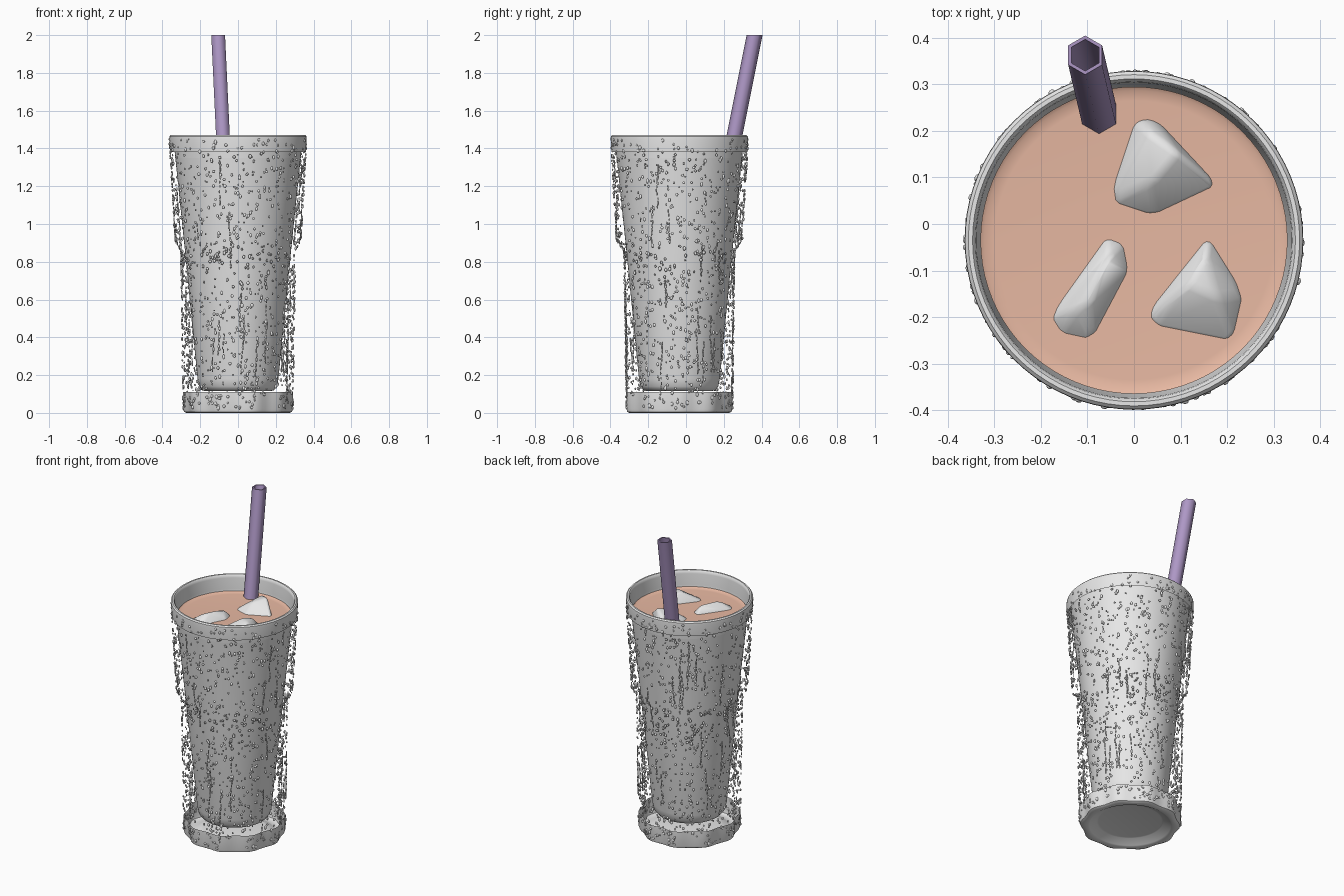
import bpy, bmesh, math, random
from mathutils import Vector

if "Cube" in bpy.data.objects:
    bpy.data.objects.remove(bpy.data.objects["Cube"])

random.seed(4)
CY = -0.035          # glass axis in y
SEG = 80


def material(name, col):
    m = bpy.data.materials.new(name)
    m.diffuse_color = (*col, 1)
    m.use_nodes = True
    m.node_tree.nodes["Principled BSDF"].inputs["Base Color"].default_value = m.diffuse_color
    return m


GLASS = material("clear_grey", (0.8, 0.8, 0.8))
DRINK = material("peach_drink", (0.8, 0.48, 0.36))
PURPLE = material("purple_straw", (0.42, 0.31, 0.56))


def make(name, verts, faces, mat, angle=40):
    me = bpy.data.meshes.new(name)
    me.from_pydata(verts, [], faces)
    me.update()
    ob = bpy.data.objects.new(name, me)
    bpy.context.collection.objects.link(ob)
    me.materials.append(mat)
    bpy.ops.object.select_all(action='DESELECT')
    ob.select_set(True)
    bpy.context.view_layer.objects.active = ob
    bpy.ops.object.shade_smooth_by_angle(angle=math.radians(angle))
    return ob


def lathe(name, prof, mat, wave=None):
    """Spin (r, z) points about the glass axis, going outward-normal order."""
    verts, faces = [], []
    for r, z in prof:
        for i in range(SEG):
            t = 2 * math.pi * i / SEG
            q = r + (wave(t, r) if wave else 0)
            verts.append((q * math.cos(t), CY + q * math.sin(t), z))
    for k in range(len(prof) - 1):
        for i in range(SEG):
            j = (i + 1) % SEG
            a, b = k * SEG, (k + 1) * SEG
            faces.append((a + i, a + j, b + j, b + i))
    if prof[0][0] < 0.19 and prof[0][1] < 0.2:
        faces.append(tuple(reversed(range(SEG))))
    if prof[-1][0] < 0.05:
        faces.append(tuple(range((len(prof) - 1) * SEG, len(prof) * SEG)))
    return make(name, verts, faces, mat)


# inner glass cup
lathe("inner_cup", [(0.17, 0.115), (0.19, 0.12), (0.206, 0.14), (0.214, 0.18),
                    (0.282, 0.87), (0.335, 1.38)], GLASS)

# rim band, rounded at the top
lathe("rim", [(0.359, 1.38), (0.364, 1.45), (0.363, 1.463), (0.356, 1.47), (0.347, 1.47),
              (0.341, 1.463), (0.339, 1.45), (0.335, 1.38), (0.333, 1.35)], GLASS)


def flute(t, r):
    return 0.008 * math.cos(10 * t) * max(0, (r - 0.24) / 0.045)


# fluted base with a recessed underside
lathe("base", [(0.18, 0.03), (0.19, 0.028), (0.232, 0.004), (0.24, 0.0), (0.268, 0.0),
               (0.279, 0.006), (0.283, 0.02), (0.284, 0.11)], GLASS, flute)

# drink surface with a slight raised edge
lathe("drink", [(0.17, 0.13), (0.2, 0.15), (0.278, 0.87), (0.33, 1.372), (0.322, 1.367),
                (0.30, 1.365), (0.01, 1.365)], DRINK)


# straw: hollow six-sided leaning tube
def straw():
    n, verts, faces = 6, [], []
    for r, z in ((0.042, 0.3), (0.042, 2.0), (0.034, 2.0), (0.034, 0.3)):
        cx, cy = -0.105 - 0.047 * (z - 2), 0.363 + 0.2 * (z - 2)
        for i in range(n):
            t = 2 * math.pi * (i + 0.5) / n
            verts.append((cx + r * math.cos(t), cy + r * math.sin(t), z))
    for k in range(4):
        for i in range(n):
            j, a, b = (i + 1) % n, k * n, (k + 1) % 4 * n
            faces.append((a + i, a + j, b + j, b + i))
    make("straw", verts, faces, PURPLE, 65)


straw()


# ice: rounded hulls of a waterline outline plus ridge points
def ice(name, outline, peaks):
    pts = [(x, y, 1.36) for x, y in outline] + peaks
    mx = sum(p[0] for p in outline) / len(outline)
    my = sum(p[1] for p in outline) / len(outline)
    pts += [(mx + (x - mx) * 0.8, my + (y - my) * 0.8, 1.28) for x, y in outline]
    bm = bmesh.new()
    for p in pts:
        bm.verts.new(p)
    res = bmesh.ops.convex_hull(bm, input=bm.verts)
    junk = [g for g in res["geom_interior"] if isinstance(g, bmesh.types.BMVert)]
    bmesh.ops.delete(bm, geom=junk, context='VERTS')
    bm.verts.index_update()
    verts = [v.co.copy() for v in bm.verts]
    faces = [[v.index for v in f.verts] for f in bm.faces]
    bm.free()
    ob = make(name, verts, faces, GLASS, 60)
    b = ob.modifiers.new("soft_edges", 'BEVEL')
    b.width, b.segments, b.limit_method = 0.014, 3, 'ANGLE'
    b.angle_limit = math.radians(12)


ice("ice_back", [(-0.06, 0.045), (0.0, 0.225), (0.045, 0.23), (0.185, 0.08), (0.04, 0.012)],
    [(0.095, 0.155, 1.44), (0.03, 0.2, 1.42), (0.04, 0.09, 1.42)])
ice("ice_left", [(-0.185, -0.2), (-0.06, -0.025), (-0.02, -0.04), (-0.008, -0.1),
                 (-0.09, -0.255), (-0.16, -0.24)],
    [(-0.12, -0.18, 1.405), (-0.055, -0.07, 1.41), (-0.09, -0.17, 1.405)])
ice("ice_right", [(0.022, -0.195), (0.16, -0.022), (0.24, -0.15), (0.215, -0.26), (0.04, -0.225)],
    [(0.115, -0.13, 1.425), (0.155, -0.07, 1.41), (0.18, -0.16, 1.42)])


# condensation: small drops lying on the outer shape of the glass
def outer_radius(t, z):
    low = 0.283 + 0.014 * z + 0.008 * math.cos(10 * t)
    high = 0.332 + (z - 0.9) * 0.058
    k = min(1, max(0, (z - 0.86) / 0.05))
    return low + (high - low) * k


bm = bmesh.new()
bmesh.ops.create_icosphere(bm, subdivisions=2, radius=1)
bm.verts.index_update()
ball = [v.co.copy() for v in bm.verts]
tris = [tuple(v.index for v in f.verts) for f in bm.faces]
bm.free()

verts, faces = [], []


def drop(t, z, size, stretch):
    r = outer_radius(t, z)
    out = Vector((math.cos(t), math.sin(t), 0))
    side = Vector((-out.y, out.x, 0))
    c = out * r + Vector((0, CY, z))
    base = len(verts)
    for p in ball:
        q = c + out * p.x * size * 0.75 + side * p.y * size
        q.z += p.z * size * stretch
        verts.append(q)
    faces.extend(tuple(i + base for i in f) for f in tris)


for _ in range(2200):
    drop(random.uniform(0, 2 * math.pi), random.uniform(0.025, 1.45),
         random.uniform(0.004, 0.0085), random.uniform(0.9, 1.6))
# running drips
for _ in range(45):
    t, z = random.uniform(0, 2 * math.pi), random.uniform(0.35, 1.4)
    for _ in range(random.randint(5, 14)):
        drop(t, z, random.uniform(0.003, 0.006), 2.6)
        t += random.uniform(-0.015, 0.015)
        z -= random.uniform(0.015, 0.03)
        if z < 0.04:
            break
make("condensation_drops", verts, faces, GLASS, 80)
